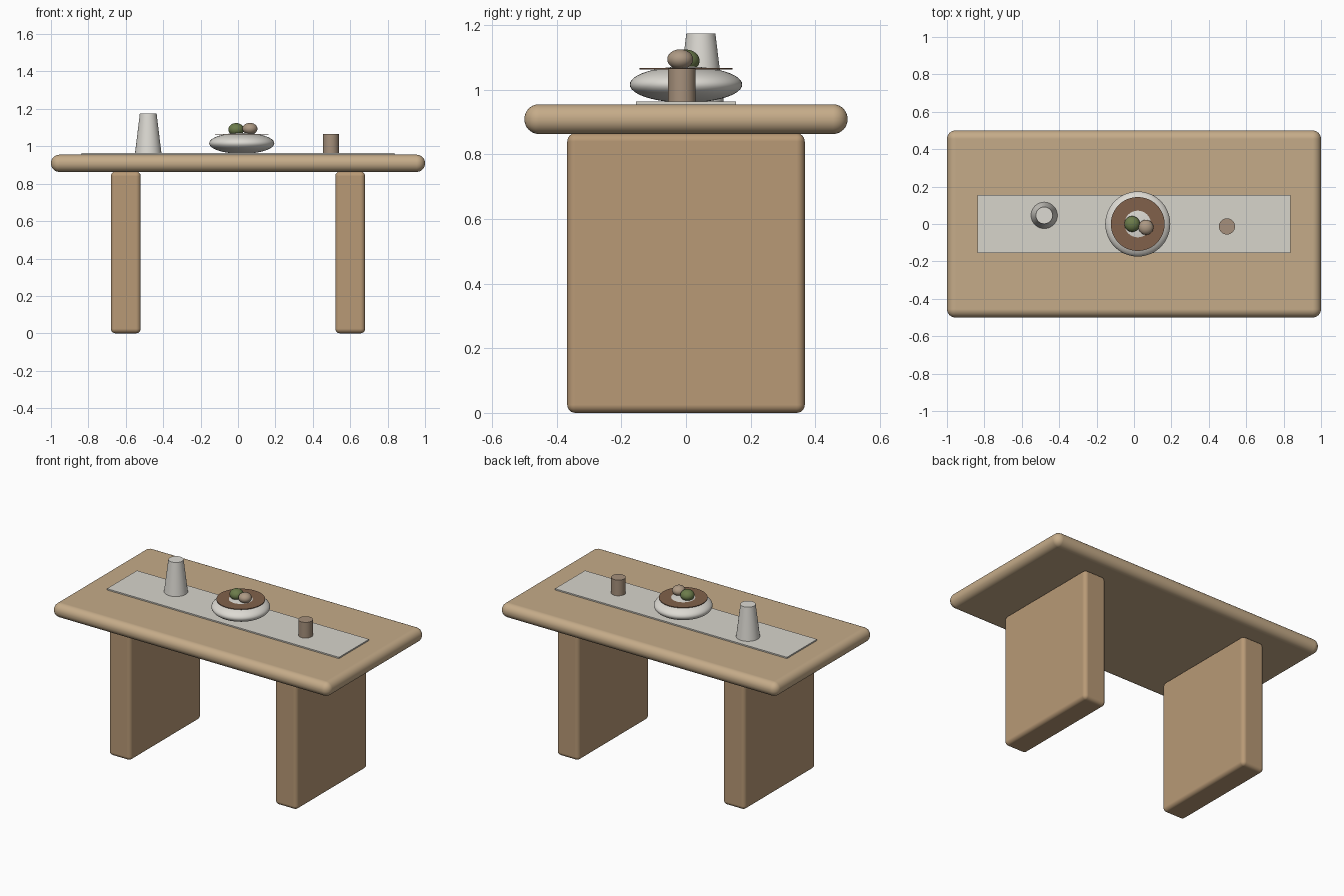
import bpy
import math

if "Cube" in bpy.data.objects:
    bpy.data.objects.remove(bpy.data.objects["Cube"])


def material(name, rgb):
    m = bpy.data.materials.new(name)
    m.diffuse_color = (*rgb, 1)
    m.use_nodes = True
    m.node_tree.nodes["Principled BSDF"].inputs["Base Color"].default_value = m.diffuse_color
    return m


TOP = material("light_wood", (0.56, 0.41, 0.25))
LEG = material("mid_wood", (0.48, 0.32, 0.18))
LINEN = material("linen", (0.68, 0.66, 0.60))
CERAMIC = material("ceramic", (0.72, 0.70, 0.65))
RIM = material("dark_wood", (0.22, 0.12, 0.07))
CLAY = material("clay", (0.38, 0.28, 0.20))
GREEN = material("green_fruit", (0.15, 0.20, 0.07))
TAN = material("tan_fruit", (0.42, 0.32, 0.23))


def finish(name, mat):
    ob = bpy.context.object
    ob.name = name
    ob.data.materials.append(mat)
    bpy.ops.object.transform_apply(location=False, rotation=False, scale=True)
    return ob


def box(name, loc, size, mat, bevel=0, segments=6):
    bpy.ops.mesh.primitive_cube_add(size=1, location=loc)
    bpy.context.object.scale = size
    ob = finish(name, mat)
    if bevel:
        bpy.ops.object.shade_smooth_by_angle(angle=math.radians(35))
        mod = ob.modifiers.new("round_edges", 'BEVEL')
        mod.width = bevel
        mod.segments = segments
        for p in ob.data.polygons:
            p.use_smooth = True
        sharp = ob.data.attributes.get("sharp_edge")
        if sharp:
            ob.data.attributes.remove(sharp)
        mod.harden_normals = True


def cone(name, x, y, z0, z1, r0, r1, mat):
    bpy.ops.mesh.primitive_cone_add(vertices=48, radius1=r0, radius2=r1, depth=z1 - z0,
                                    location=(x, y, (z0 + z1) / 2))
    finish(name, mat)
    bpy.ops.object.shade_smooth_by_angle(angle=math.radians(35))


def ellipsoid(name, loc, r, rz, mat):
    bpy.ops.mesh.primitive_uv_sphere_add(segments=48, ring_count=24, radius=1, location=loc)
    bpy.context.object.scale = (r, r, rz)
    finish(name, mat)
    bpy.ops.object.shade_smooth()


# Table top with rounded edges, and two slab legs
box("table_top", (0, 0, 0.909), (2, 1, 0.092), TOP, 0.045, 8)
for side, sx in (("left", -1), ("right", 1)):
    box(side + "_leg", (sx * 0.6, 0, 0.4325), (0.16, 0.735, 0.865), LEG, 0.025)

# Cloth runner
box("table_runner", (0, 0, 0.959), (1.675, 0.31, 0.009), LINEN)

# Tapered vase and small cup
cone("vase", -0.48, 0.046, 0.96, 1.174, 0.071, 0.045, CERAMIC)
cone("cup", 0.497, -0.013, 0.96, 1.066, 0.043, 0.043, CLAY)

# Flattened bowl with a thin disc around its crown
ellipsoid("bowl", (0.02, 0, 1.016), 0.174, 0.056, CERAMIC)
cone("bowl_rim", 0.02, 0, 1.063, 1.067, 0.144, 0.144, RIM)

# Fruit
ellipsoid("green_fruit", (-0.01, 0.0, 1.09), 0.042, 0.034, GREEN)
ellipsoid("tan_fruit", (0.064, -0.018, 1.094), 0.04, 0.031, TAN)
